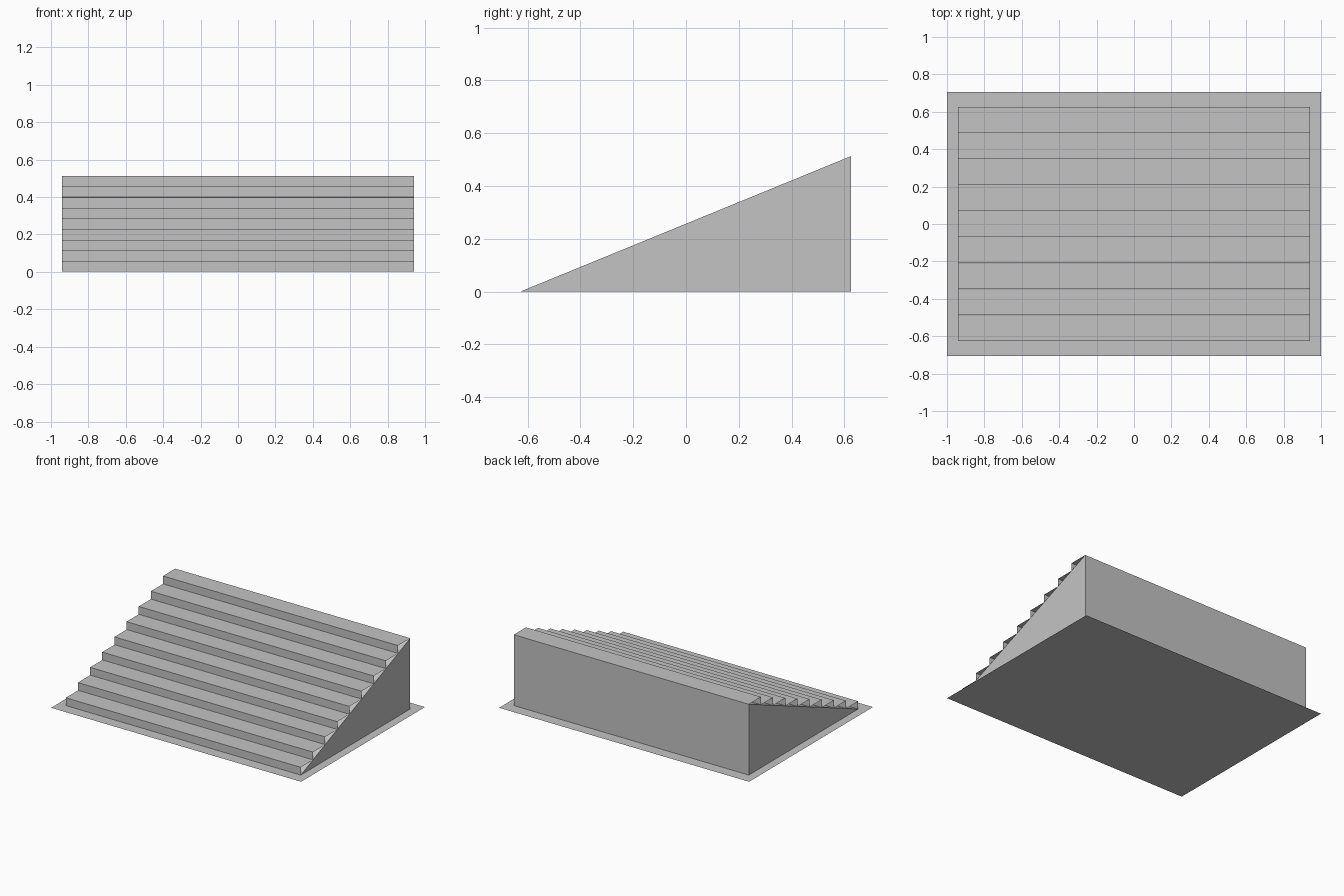
import bpy
import bmesh

cube = bpy.data.objects.get("Cube")
if cube:
    bpy.data.objects.remove(cube, do_unlink=True)

HALF_WIDTH = 0.94
FRONT, BACK = -0.625, 0.625
HEIGHT = 0.513
STEPS = 9

grey = bpy.data.materials.new("light_grey")
grey.use_nodes = True
colour = (0.55, 0.55, 0.55, 1)
grey.diffuse_color = colour
grey.node_tree.nodes["Principled BSDF"].inputs["Base Color"].default_value = colour


def add_object(name, bm):
    mesh = bpy.data.meshes.new(name)
    bm.to_mesh(mesh)
    bm.free()
    mesh.materials.append(grey)
    obj = bpy.data.objects.new(name, mesh)
    bpy.context.collection.objects.link(obj)
    return obj


def sweep(bm, profile, closed=False):
    """Stretch a (y, z) profile across the width; returns both end loops."""
    left = [bm.verts.new((HALF_WIDTH, y, z)) for y, z in profile]
    right = [bm.verts.new((-HALF_WIDTH, y, z)) for y, z in profile]
    for i in range(len(profile) - (0 if closed else 1)):
        j = (i + 1) % len(profile)
        bm.faces.new((right[i], left[i], left[j], right[j]))
    return left, right


# Thin ground sheet
bm = bmesh.new()
bm.faces.new([bm.verts.new((x, y, 0)) for x, y in
              ((-1, -0.707), (1, -0.707), (1, 0.707), (-1, 0.707))])
add_object("ground_sheet", bm)

# Wedge body: sloped top, back wall and triangular sides
bm = bmesh.new()
left, right = sweep(bm, [(FRONT, 0.001), (BACK, 0.001), (BACK, HEIGHT)], closed=True)
bm.faces.new(left)
bm.faces.new(right[::-1])
bmesh.ops.recalc_face_normals(bm, faces=bm.faces)
add_object("wedge_body", bm)

# Folded sheet of risers and treads, open at the ends
run, rise = (BACK - FRONT) / STEPS, HEIGHT / STEPS
profile = [(FRONT, 0.001)]
for i in range(STEPS):
    profile += [(FRONT + run * i, rise * (i + 1)),
                (FRONT + run * (i + 1), rise * (i + 1))]
bm = bmesh.new()
sweep(bm, profile)
add_object("steps", bm)
